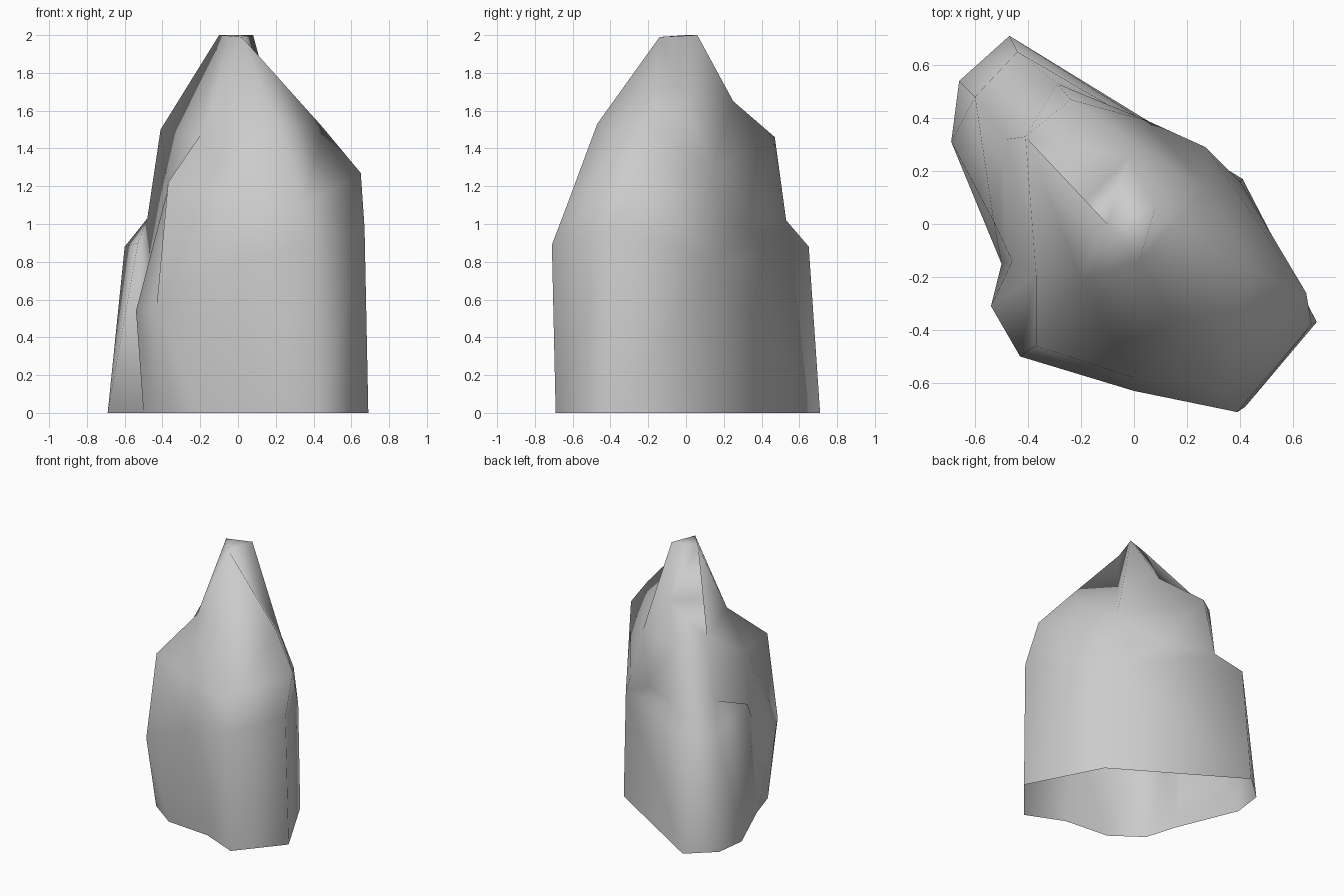
import bpy
import bmesh
from math import atan2, tau
from mathutils import Vector

default_cube = bpy.data.objects.get("Cube")
if default_cube:
    bpy.data.objects.remove(default_cube, do_unlink=True)


def make_material(name, colour):
    material = bpy.data.materials.new(name)
    material.use_nodes = True
    material.diffuse_color = colour
    material.node_tree.nodes["Principled BSDF"].inputs["Base Color"].default_value = colour
    return material


def add_ring(mesh, points):
    """Add one loop of corners; flat points lie on the ground."""
    return [mesh.verts.new(Vector(point).to_3d()) for point in points]


def turns(ring):
    """Angle of every corner around the middle, counted from the back, plus one lap."""
    angles = [(atan2(vert.co.y, vert.co.x) - 1.5) % tau for vert in ring]
    return angles + [angles[0] + tau]


def stitch(mesh, lower, upper):
    """Join two closed rings with triangles, walking around both together."""
    low_turns, high_turns = turns(lower), turns(upper)
    low_loop, high_loop = lower + lower[:1], upper + upper[:1]
    i = j = 0
    while i < len(lower) or j < len(upper):
        step_low = j == len(upper) or (i < len(lower) and low_turns[i + 1] <= high_turns[j + 1])
        if step_low:
            mesh.faces.new((low_loop[i], low_loop[i + 1], high_loop[j]))
            i += 1
        else:
            mesh.faces.new((low_loop[i], high_loop[j + 1], high_loop[j]))
            j += 1


# Open foot of the rock, counterclockwise from the back corner
foot = [(-.47, .71), (-.66, .54), (-.69, .31), (-.5, -.15), (-.43, -.38), (-.21, -.54),
        (.14, -.57), (.42, -.69), (.69, -.37), (.41, .17)]

# Widest part of the wall, with the lower step at the back corner
wall = [(-.44, .65, .88), (-.6, .48, .88), (-.53, .01, .9), (-.46, -.14, .72),
        (-.54, -.31, .54), (-.43, -.5, .57), (0, -.63, .8), (.39, -.71, .89),
        (.67, -.38, .98), (.4, .16, .8)]

# Inner edge of the lower step and the start of the slope
ledge = [(-.29, .53, 1.02), (-.48, .32, 1.03), (-.37, -.19, 1.19),
         (-.37, -.46, 1.22), (0, -.58, 1.15), (.35, -.63, 1.1), (.65, -.26, 1.27),
         (.27, .29, 1), (.05, .39, 1.03)]

# Upper step and shoulders
shoulder = [(-.24, .47, 1.46), (-.41, .33, 1.5), (-.2, -.21, 1.47),
            (.2, -.47, 1.53), (.45, -.18, 1.51), (.27, .14, 1.3)]

# Back of the peak, then the three corners of the tip
peak = [(-.02, .25, 1.65), (-.2, .07, 1.64), (-.1, 0, 2), (.02, -.14, 1.99), (.08, .06, 2)]

mesh = bmesh.new()
rings = [add_ring(mesh, points) for points in (foot, wall, ledge, shoulder, peak)]
for lower, upper in zip(rings, rings[1:]):
    stitch(mesh, lower, upper)

# Sloping back face and small flat tip
top = rings[-1]
mesh.faces.new(top[:3] + top[4:])
mesh.faces.new(top[2:])
for face in mesh.faces:
    face.smooth = True

data = bpy.data.meshes.new("rock")
mesh.to_mesh(data)
mesh.free()
data.materials.append(make_material("stone grey", (.6, .6, .6, 1)))
rock = bpy.data.objects.new("rock", data)
bpy.context.collection.objects.link(rock)
